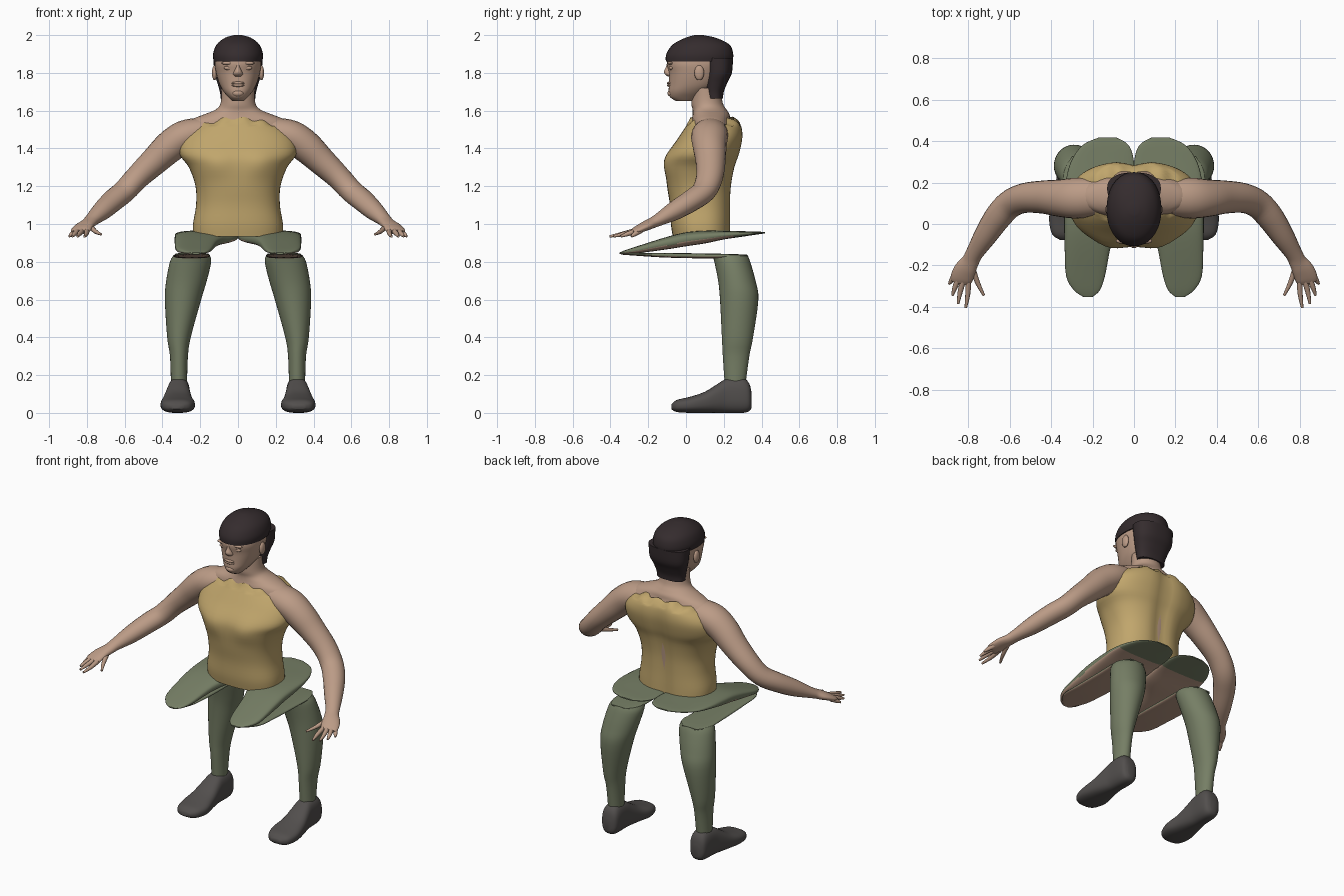
import bpy, bmesh, math
from mathutils import Vector

cube = bpy.data.objects.get("Cube")
if cube:
    bpy.data.objects.remove(cube)


def material(name, rgb):
    m = bpy.data.materials.new(name)
    m.use_nodes = True
    m.diffuse_color = (*rgb, 1)
    m.node_tree.nodes["Principled BSDF"].inputs["Base Color"].default_value = (*rgb, 1)
    return m


SKIN = material("skin", (0.50, 0.33, 0.24))
SHIRT = material("mustard_cloth", (0.53, 0.38, 0.15))
GREEN = material("olive_cloth", (0.18, 0.21, 0.13))
SHOE = material("dark_grey_leather", (0.085, 0.078, 0.075))
HAIR = material("dark_brown_hair", (0.035, 0.025, 0.027))


def smooth_rows(rows, steps):
    """Catmull-Rom interpolation between rows of numbers."""
    out = []
    for i in range(len(rows) - 1):
        a, b, c, d = (rows[max(i - 1, 0)], rows[i], rows[i + 1], rows[min(i + 2, len(rows) - 1)])
        for k in range(steps):
            t = k / steps
            out.append([0.5 * (2 * q + (r - p) * t + (2 * p - 5 * q + 4 * r - s) * t * t
                               + (3 * q - p - 3 * r + s) * t ** 3)
                        for p, q, r, s in zip(a, b, c, d)])
    return out + [list(rows[-1])]


def skin_rings(name, rings, mats, mirror=False, cap_top=True, shape=None, rule=None):
    """Bridge a list of rings into one smooth object."""
    bm = bmesh.new()
    loops = [[bm.verts.new(shape(p) if shape else p) for p in ring] for ring in rings]
    n = len(loops[0])
    for a, b in zip(loops, loops[1:]):
        for i in range(n):
            bm.faces.new((a[i], a[(i + 1) % n], b[(i + 1) % n], b[i]))
    bm.faces.new(loops[0])
    if cap_top:
        bm.faces.new(loops[-1])
    bmesh.ops.recalc_face_normals(bm, faces=bm.faces)
    if rule:
        for f in bm.faces:
            f.material_index = rule(f.normal, f.calc_center_median())
    mesh = bpy.data.meshes.new(name)
    bm.to_mesh(mesh)
    bm.free()
    for m in mats:
        mesh.materials.append(m)
    ob = bpy.data.objects.new(name, mesh)
    bpy.context.collection.objects.link(ob)
    if mirror:
        ob.modifiers.new("mirror", 'MIRROR').use_mirror_merge = False
    bpy.ops.object.select_all(action='DESELECT')
    ob.select_set(True)
    bpy.context.view_layer.objects.active = ob
    bpy.ops.object.shade_smooth_by_angle(angle=math.radians(50))
    return ob


def slices(name, rows, mats, axis='z', p=2.0, n=36, steps=4, **kw):
    """Rows: position on axis, x range, then range on the remaining axis."""
    rings = []
    for t, x0, x1, w0, w1 in smooth_rows(rows, steps):
        ring = []
        for i in range(n):
            ang = math.tau * i / n
            c, s = math.cos(ang), math.sin(ang)
            x = (x0 + x1) / 2 + (x1 - x0) / 2 * math.copysign(abs(c) ** (2 / p), c)
            w = (w0 + w1) / 2 + (w1 - w0) / 2 * math.copysign(abs(s) ** (2 / p), s)
            ring.append(Vector((x, w, t) if axis == 'z' else (x, t, w)))
        rings.append(ring)
    return skin_rings(name, rings, mats, **kw)


def centred(rows):
    return [(z, -hx, hx, y0, y1) for z, hx, y0, y1 in rows]


def tube(name, rows, mats, n=20, steps=4):
    """Rows: centre x, y, z, radius up, radius sideways."""
    rows = smooth_rows(rows, steps)
    pts = [Vector(r[:3]) for r in rows]
    rings = []
    for i, r in enumerate(rows):
        t = (pts[min(i + 1, len(pts) - 1)] - pts[max(i - 1, 0)]).normalized()
        side = t.cross(Vector((0, 0, 1))).normalized()
        up = side.cross(t)
        rings.append([pts[i] + up * r[3] * math.sin(math.tau * k / n)
                      + side * r[4] * math.cos(math.tau * k / n) for k in range(n)])
    return skin_rings(name, rings, mats, mirror=True)


def blob(name, centre, radii, mat, mirror=False):
    """Small ellipsoid."""
    rings = []
    for j in range(1, 10):
        a = math.pi * j / 10
        rings.append([Vector((centre[0] + radii[0] * math.sin(a) * math.cos(math.tau * k / 16),
                              centre[1] + radii[1] * math.sin(a) * math.sin(math.tau * k / 16),
                              centre[2] - radii[2] * math.cos(a))) for k in range(16)])
    return skin_rings(name, rings, [mat], mirror=mirror)


# Torso and neck
slices("torso", centred([
    (0.935, .22, -.05, .22), (1.1, .20, -.06, .22), (1.3, .23, -.07, .24), (1.42, .27, -.03, .26),
    (1.5, .29, .02, .25), (1.55, .25, .03, .235), (1.58, .18, .035, .23), (1.605, .12, .035, .215),
    (1.64, .092, .028, .195), (1.72, .087, .03, .18)]), [SKIN])


def chest(p):
    """Chest swell, spine groove and uneven neckline."""
    q = p.copy()
    if p.y < 0.08:
        q.y -= 0.018 * math.exp(-((abs(p.x) - .12) / .08) ** 2 - ((p.z - 1.32) / .07) ** 2)
    else:
        q.y -= 0.02 * math.exp(-(p.x / .05) ** 2)
    if p.z > 1.52:
        q.z += 0.008 * math.sin(p.x * 60)
    return q


slices("sleeveless_top", centred([
    (0.935, .238, -.07, .24), (1.0, .238, -.08, .24), (1.1, .222, -.085, .24), (1.2, .225, -.10, .245),
    (1.3, .26, -.108, .262), (1.37, .31, -.097, .285), (1.45, .305, -.045, .302),
    (1.51, .25, -.005, .30), (1.54, .19, .015, .285), (1.56, .12, .025, .268)]),
    [SHIRT], p=2.4, n=56, cap_top=False, shape=chest)

# Arms, palms and fingers
tube("arm", [
    (.18, .13, 1.49, .075, .09), (.28, .125, 1.465, .085, .098), (.36, .125, 1.41, .085, .09),
    (.44, .13, 1.335, .075, .08), (.53, .125, 1.25, .065, .072), (.60, .095, 1.175, .06, .068),
    (.66, .03, 1.125, .057, .065), (.72, -.06, 1.07, .05, .055), (.77, -.14, 1.025, .034, .042),
    (.79, -.18, 1.005, .028, .042), (.815, -.22, .987, .024, .052), (.833, -.262, .967, .019, .054),
    (.84, -.285, .957, .012, .045)], [SKIN])
fingers = {
    "thumb": [(.785, -.20, .99), (.757, -.28, .962), (.725, -.345, .945)],
    "index_finger": [(.80, -.265, .965), (.803, -.34, .947), (.813, -.405, .934)],
    "middle_finger": [(.825, -.27, .965), (.84, -.33, .947), (.85, -.385, .934)],
    "ring_finger": [(.848, -.26, .965), (.866, -.31, .947), (.877, -.345, .934)],
    "little_finger": [(.858, -.24, .965), (.88, -.27, .947), (.893, -.29, .934)],
}
for name, path in fingers.items():
    tube(name, [(*p, r, r) for p, r in zip(path, (.015, .012, .006))], [SKIN], n=10)

# Head and face
slices("head", centred([
    (1.65, .03, -.05, .04), (1.67, .05, -.083, .08), (1.70, .076, -.092, .12), (1.74, .098, -.09, .17),
    (1.80, .116, -.091, .2), (1.86, .123, -.10, .22), (1.93, .10, -.065, .2), (1.97, .05, 0, .12)]),
    [SKIN], p=2.2)
slices("nose", centred([
    (1.782, .018, -.098, -.06), (1.793, .026, -.112, -.06), (1.808, .021, -.117, -.06),
    (1.83, .012, -.107, -.06), (1.855, .012, -.10, -.06)]), [SKIN], n=16)
for z in (1.734, 1.746):
    blob("lip", (0, -.087, z), (.034, .014, .008), SKIN)
blob("chin", (0, -.08, 1.692), (.03, .018, .018), SKIN)
blob("eyelid", (.05, -.078, 1.826), (.025, .011, .011), SKIN, True)
blob("brow", (.05, -.082, 1.852), (.038, .014, .010), SKIN, True)
blob("ear", (.124, .07, 1.80), (.014, .026, .04), SKIN, True)

# Hair cap and nape
slices("hair_cap", centred([
    (1.86, .129, -.107, .246), (1.90, .132, -.104, .25), (1.95, .113, -.07, .23),
    (1.985, .07, -.005, .16), (2.0, .022, .045, .09)]), [HAIR], p=2.1)
slices("hair_nape", centred([
    (1.665, .092, .105, .196), (1.70, .096, .10, .20), (1.75, .11, .098, .22),
    (1.80, .125, .10, .243), (1.88, .13, .09, .249)]), [HAIR], p=2.4)


# Flattened upper legs, with bare undersides
def underside(normal, centre):
    return 1 if normal.z < -0.5 and centre.y < 0.26 else 0


slices("thigh", [
    (-.352, .20, .245, .842, .849), (-.32, .165, .29, .842, .862), (-.25, .14, .328, .846, .885),
    (-.1, .11, .335, .866, .932), (0, .07, .335, .882, .956), (.1, .005, .335, .897, .965),
    (.2, 0, .33, .918, .965), (.3, 0, .305, .933, .962), (.38, .025, .25, .945, .96),
    (.418, .085, .17, .95, .957)], [GREEN, SKIN], axis='y', p=3, mirror=True, rule=underside)
slices("knee_fold", [
    (-.345, .20, .25, .838, .85), (-.25, .16, .325, .831, .848), (-.1, .15, .335, .822, .847),
    (.1, .15, .34, .818, .844), (.25, .155, .34, .822, .841), (.325, .20, .30, .83, .837)],
    [GREEN, SKIN], axis='y', p=3, mirror=True, rule=underside)

# Lower legs and shoes
slices("shin", [
    (.15, .27, .355, .205, .315), (.3, .265, .36, .195, .335), (.4, .25, .375, .19, .355),
    (.6, .195, .387, .18, .383), (.7, .165, .38, .17, .368), (.8, .142, .36, .15, .34),
    (.836, .15, .34, .14, .325)], [GREEN], mirror=True)
slices("shoe", [
    (-.078, .29, .355, .02, .045), (-.05, .25, .395, .005, .068), (.02, .228, .41, 0, .085),
    (.1, .24, .40, 0, .112), (.17, .25, .385, 0, .155), (.22, .255, .375, 0, .182),
    (.3, .255, .37, 0, .185), (.335, .265, .36, .01, .155), (.348, .29, .335, .03, .1)],
    [SHOE], axis='y', p=2.6, mirror=True)
